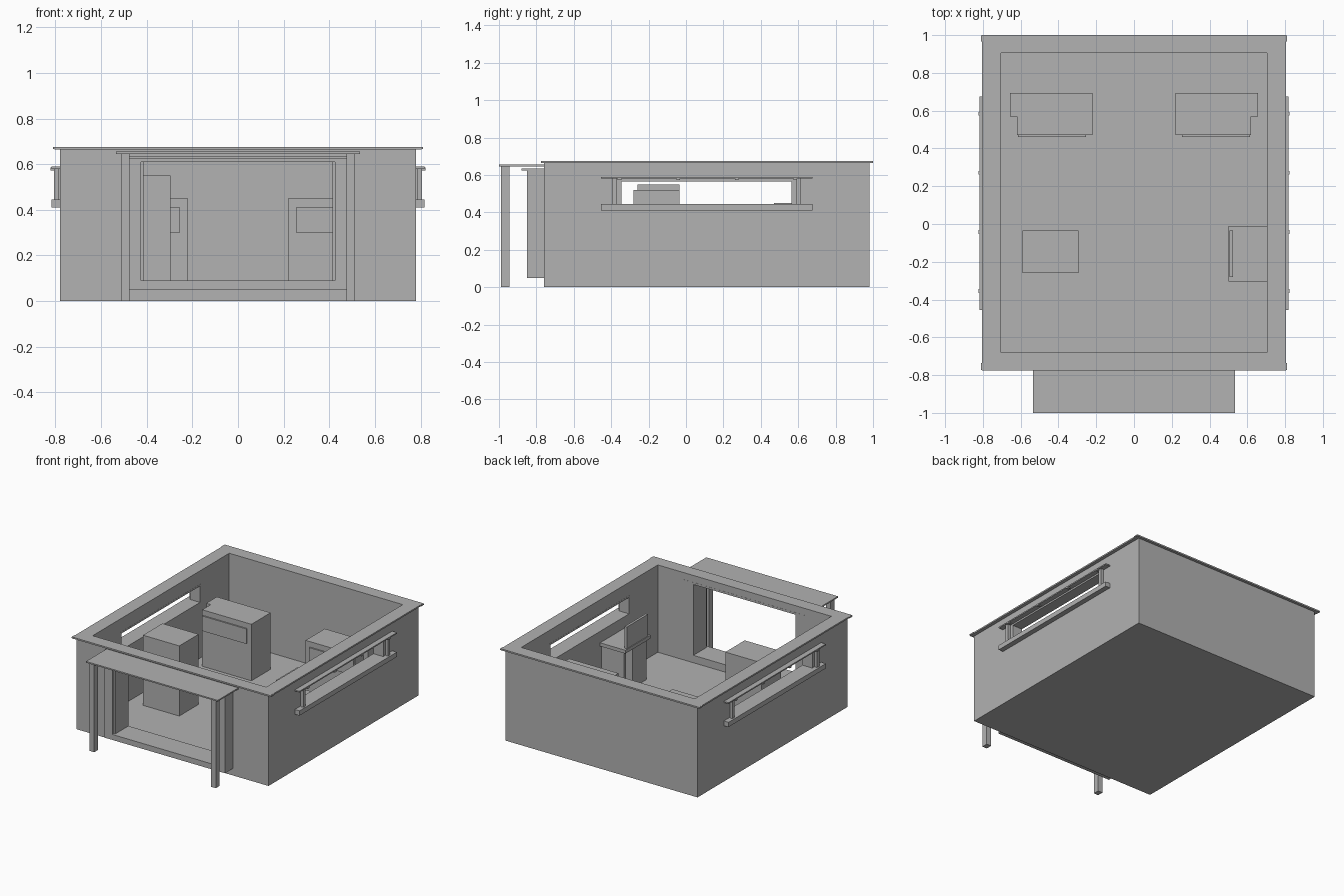
import bpy
from mathutils import Vector

cube = bpy.data.objects.get("Cube")
if cube:
    bpy.data.objects.remove(cube, do_unlink=True)

GREY = (0.445, 0.445, 0.445, 1.0)
grey = bpy.data.materials.new("plain_grey")
grey.use_nodes = True
grey.diffuse_color = GREY
grey.node_tree.nodes["Principled BSDF"].inputs["Base Color"].default_value = GREY


def box(name, x, y, z):
    """Box from its (min, max) range on each axis."""
    lo, hi = (Vector(c) for c in zip(x, y, z))
    bpy.ops.mesh.primitive_cube_add(size=1, location=(lo + hi) / 2)
    ob = bpy.context.object
    ob.name = name
    ob.scale = hi - lo
    bpy.ops.object.transform_apply(location=False, rotation=False, scale=True)
    ob.data.materials.append(grey)
    return ob


def pair(name, x, y, z):
    """The same box on both sides of the centre plane."""
    box("left_" + name, x, y, z)
    box("right_" + name, (-x[1], -x[0]), y, z)


def cut(target, x, y, z):
    """Cut a box-shaped hole and remove the cutter."""
    cutter = box("cutter", x, y, z)
    cutter.hide_render = True
    mod = target.modifiers.new("opening", "BOOLEAN")
    mod.operation = "DIFFERENCE"
    mod.solver = "EXACT"
    mod.object = cutter
    bpy.ops.object.select_all(action="DESELECT")
    bpy.context.view_layer.objects.active = target
    target.select_set(True)
    bpy.ops.object.modifier_apply(modifier=mod.name)
    bpy.data.objects.remove(cutter, do_unlink=True)


# Room shell: hollow box with side windows and a front doorway
FLOOR = 0.035
INNER_X, INNER_Y = (-0.705, 0.705), (-0.68, 0.905)
shell = box("room_walls_and_floor", (-0.78, 0.78), (-0.76, 0.98), (0, 0.667))
cut(shell, INNER_X, INNER_Y, (FLOOR, 1))
cut(shell, (-1, 1), (-0.355, 0.575), (0.43, 0.575))
cut(shell, (-0.45, 0.45), (-0.9, -0.6), (0.07, 0.618))

# Flat coping around the top of the walls
coping = box("wall_coping", (-0.805, 0.805), (-0.775, 1.0), (0.665, 0.676))
cut(coping, INNER_X, INNER_Y, (0.5, 1))
for name, y in (("front", (-0.774, -0.735)), ("back", (0.965, 0.999))):
    pair(name + "_coping_corner", (0.77, 0.81), y, (0.666, 0.675))

# Door frame projecting from the front wall
DEPTH = (-0.85, -0.679)
pair("door_jamb", (0.425, 0.49), DEPTH, (0.05, 0.625))
pair("door_liner", (0.415, 0.425), (-0.83, -0.679), (0.09, 0.61))
box("door_sill", (-0.425, 0.425), DEPTH, (0.05, 0.09))
box("door_head", (-0.425, 0.425), DEPTH, (0.61, 0.625))
box("door_cap", (-0.49, 0.49), (-0.88, -0.75), (0.625, 0.636))

# Porch canopy on two posts
box("porch_canopy", (-0.535, 0.535), (-1.0, -0.755), (0.645, 0.655))
pair("porch_post", (0.475, 0.513), (-0.99, -0.945), (0, 0.645))

# Window surrounds
WIN = (-0.455, 0.675)
pair("window_sill", (0.75, 0.818), WIN, (0.41, 0.445))
pair("window_inner_sill", (0.704, 0.75), (-0.355, 0.575), (0.43, 0.445))
pair("window_hood", (0.78, 0.818), WIN, (0.58, 0.589))
pair("window_head", (0.704, 0.785), (-0.345, 0.565), (0.565, 0.577))
for name, y in (("front", (-0.356, -0.345)), ("back", (0.565, 0.576))):
    pair(name + "_window_jamb", (0.704, 0.785), y, (0.43, 0.577))
for name, y in (("front", (-0.395, -0.37)), ("back", (0.588, 0.612))):
    pair(name + "_window_post", (0.785, 0.807), y, (0.445, 0.58))
for i in range(4):
    y = -0.355 + i * 0.313
    pair(f"hood_peg_{i + 1}", (0.8, 0.822), (y - 0.01, y + 0.01), (0.572, 0.585))

# Two cabinets against the back with raised front panels
pair("back_cabinet", (0.22, 0.62), (0.47, 0.693), (FLOOR, 0.45))
pair("cabinet_side", (0.62, 0.657), (0.57, 0.693), (FLOOR, 0.45))
pair("cabinet_panel", (0.255, 0.615), (0.46, 0.47), (0.30, 0.41))

# Tall cabinet near the door
box("tall_cabinet", (-0.59, -0.295), (-0.26, -0.035), (FLOOR, 0.55))

# Desk against the side wall with an upright screen
box("desk_top", (0.5, 0.705), (-0.305, -0.01), (0.335, 0.36))
box("desk_side", (0.52, 0.705), (-0.045, -0.025), (FLOOR, 0.335))
box("desk_drawers", (0.52, 0.705), (-0.285, -0.12), (FLOOR, 0.335))
box("desk_back", (0.68, 0.705), (-0.12, -0.045), (FLOOR, 0.335))
box("desk_screen", (0.505, 0.523), (-0.28, -0.035), (0.36, 0.52))
